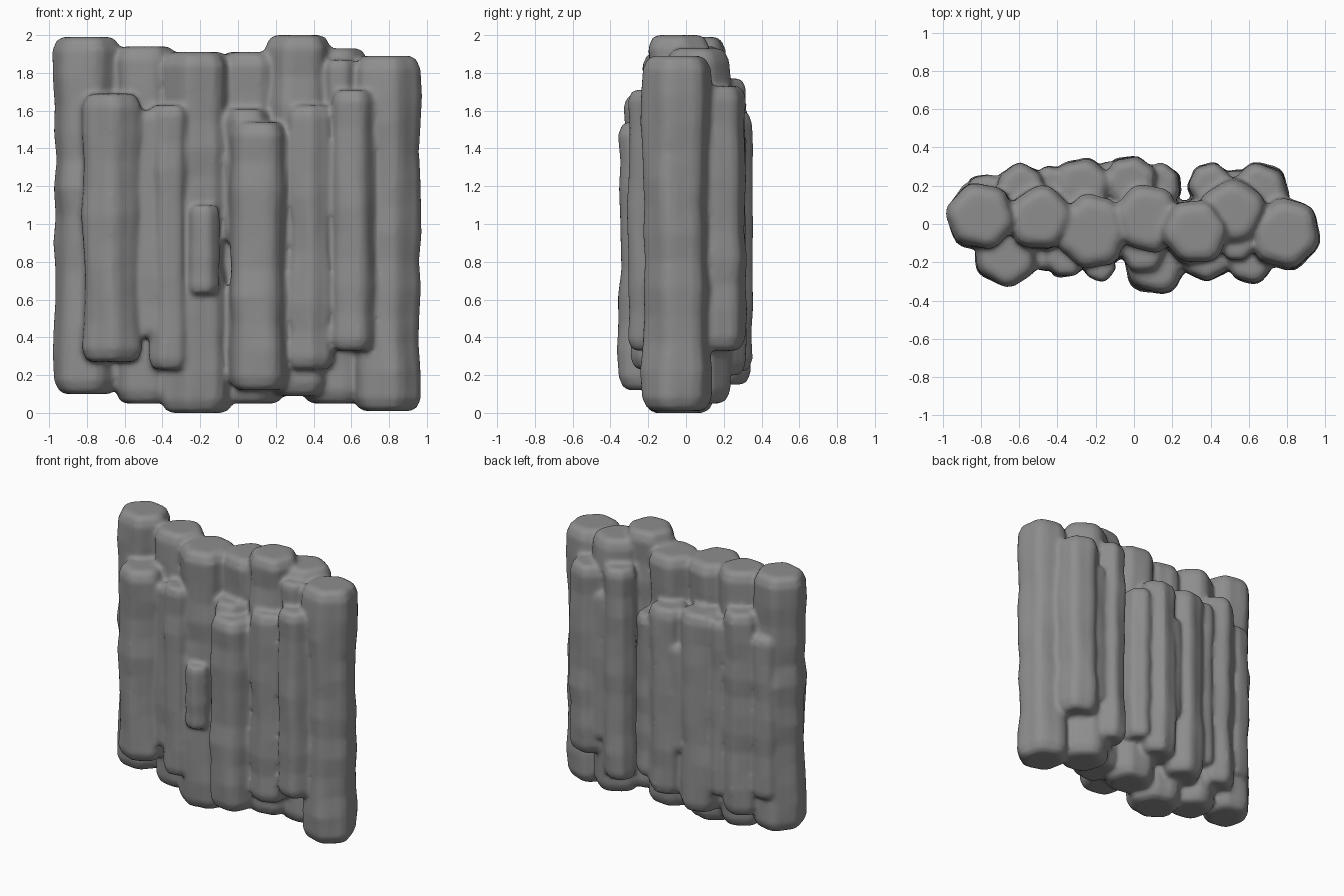
import bpy, bmesh, math, random

if "Cube" in bpy.data.objects:
    bpy.data.objects.remove(bpy.data.objects["Cube"])

random.seed(4)
rock = bpy.data.materials.new("rock_grey")
rock.diffuse_color = (0.27, 0.27, 0.27, 1)
rock.use_nodes = True
rock.node_tree.nodes["Principled BSDF"].inputs["Base Color"].default_value = rock.diffuse_color

# each column: x, y, radius, bottom z, top z
CORE = [
    (-0.80, 0.04, 0.175, 0.10, 1.99), (-0.49, 0.03, 0.165, 0.05, 1.94),
    (-0.22, -0.04, 0.19, 0.00, 1.91), (0.07, 0.03, 0.175, 0.05, 1.91),
    (0.32, -0.04, 0.17, 0.09, 2.00), (0.51, 0.06, 0.17, 0.05, 1.93),
    (0.79, -0.05, 0.18, 0.01, 1.89),
]
FRONT = [
    (-0.67, -0.16, 0.165, 0.27, 1.69), (-0.46, -0.16, 0.085, 0.40, 1.60),
    (-0.36, -0.17, 0.11, 0.23, 1.63), (-0.18, -0.22, 0.08, 0.63, 1.10),
    (0.11, -0.20, 0.16, 0.12, 1.54), (0.05, -0.13, 0.125, 0.90, 1.61),
    (0.38, -0.165, 0.13, 0.23, 1.63), (0.61, -0.19, 0.12, 0.33, 1.71),
    (0.54, -0.11, 0.085, 0.35, 1.87),
]
BACK = [
    (-0.78, 0.16, 0.10, 0.35, 1.55), (-0.59, 0.18, 0.13, 0.20, 1.70),
    (-0.43, 0.20, 0.10, 0.30, 1.60), (-0.27, 0.20, 0.145, 0.15, 1.62),
    (-0.11, 0.24, 0.09, 0.55, 1.35), (-0.02, 0.22, 0.135, 0.22, 1.60),
    (0.13, 0.20, 0.115, 0.30, 1.50), (0.40, 0.20, 0.115, 0.20, 1.77),
    (0.54, 0.19, 0.095, 0.45, 1.55), (0.66, 0.17, 0.145, 0.33, 1.73),
]


def add_column(bm, x, y, radius, z0, z1, sides=24):
    """Lumpy rounded-polygon column with softly bevelled ends."""
    facets = random.choice((5, 6, 6, 7))
    turn = random.uniform(0, 6.28)
    cap = min(0.07, radius * 0.5)
    n = max(5, int((z1 - z0) / 0.15))
    levels = [(z0, 0.68), (z0 + cap * 0.25, 0.87), (z0 + cap, 1.0)]
    for i in range(1, n):
        levels.append((z0 + cap + (z1 - z0 - 2 * cap) * i / n, random.uniform(0.92, 1.04)))
    levels += [(z1 - cap, 1.0), (z1 - cap * 0.25, 0.87), (z1, 0.68)]
    p, q = random.uniform(0, 6), random.uniform(0, 6)
    rings = []
    for z, s in levels:
        ring = []
        for k in range(sides):
            a = math.tau * k / sides
            r = radius * s * (0.99 + 0.045 * math.cos(facets * (a - turn)))
            r *= 1 + 0.03 * math.sin(5 * z + 2 * a + p) + 0.02 * math.sin(11 * z + 3 * a + q)
            ring.append(bm.verts.new((x + r * math.cos(a), y + r * math.sin(a), z)))
        rings.append(ring)
    for a, b in zip(rings, rings[1:]):
        for k in range(sides):
            j = (k + 1) % sides
            bm.faces.new((a[k], a[j], b[j], b[k]))
    bm.faces.new(rings[0][::-1])
    bm.faces.new(rings[-1])


# all columns in one mesh, fused into one eroded cliff
bm = bmesh.new()
for c in CORE + FRONT + BACK:
    add_column(bm, *c)
mesh = bpy.data.meshes.new("rock_cliff")
bm.to_mesh(mesh)
bm.free()
mesh.materials.append(rock)
cliff = bpy.data.objects.new("rock_cliff", mesh)
bpy.context.collection.objects.link(cliff)
bpy.context.view_layer.objects.active = cliff
cliff.select_set(True)

fuse = cliff.modifiers.new("fuse", 'REMESH')
fuse.mode = 'VOXEL'
fuse.voxel_size = 0.016
fuse.use_smooth_shade = True
soften = cliff.modifiers.new("soften", 'SMOOTH')
soften.factor = 0.5
soften.iterations = 3
